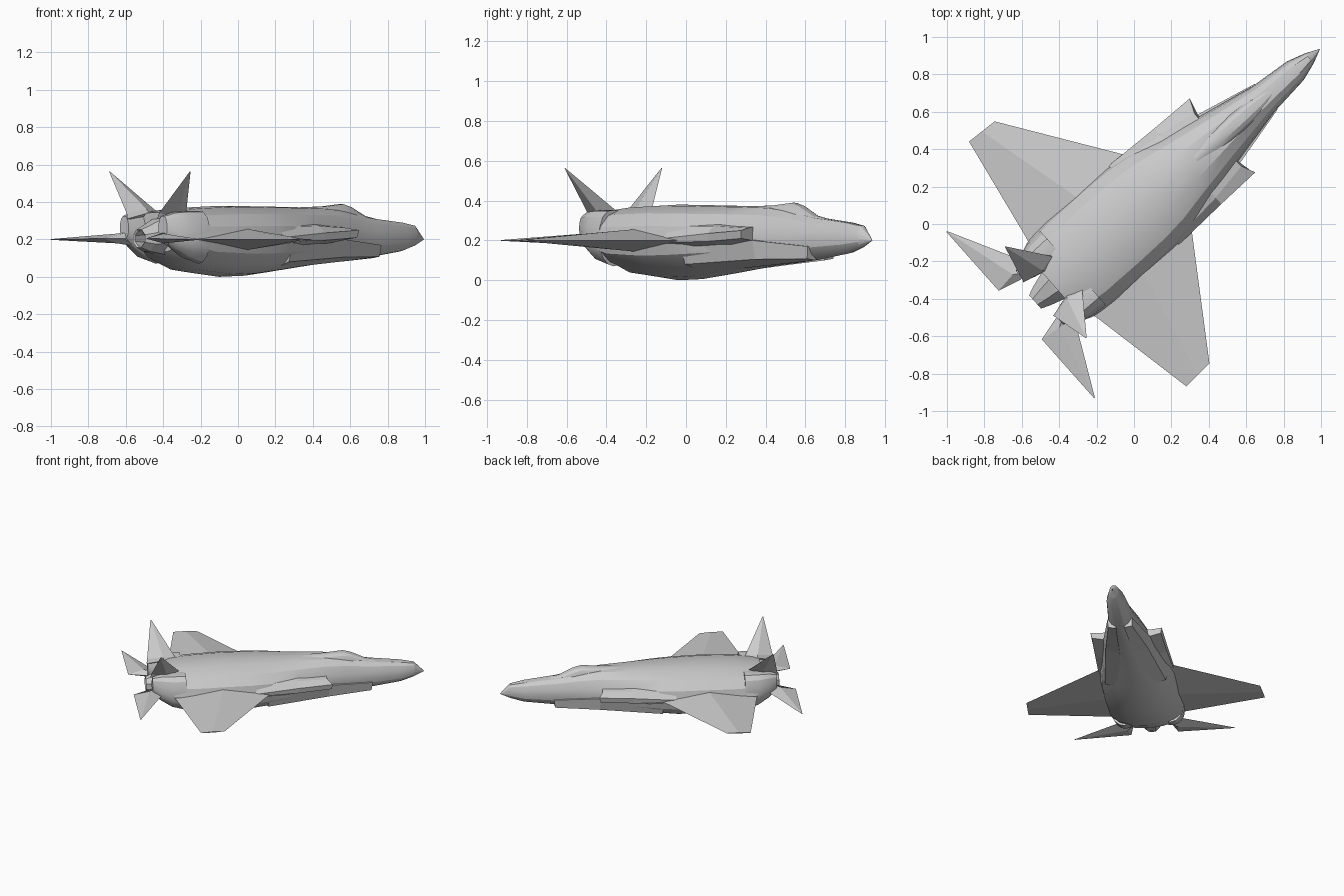
import bpy, bmesh, math
from mathutils import Matrix, Vector

# Aircraft frame: u forward, v left, z up; then turned to its heading
ANG = math.radians(41.6)
PLACE = Matrix.Rotation(ANG, 4, 'Z') @ Matrix.Translation((0, 0.04, 0))


def loft(name, rings, side=1, smooth=None):
    """Skin equal-length rings of (u, v, z); cap both ends."""
    bm = bmesh.new()
    rows = [[bm.verts.new(PLACE @ Vector((u, v * side, z))) for u, v, z in r] for r in rings]
    n = len(rows[0])
    for a, b in zip(rows, rows[1:]):
        for i in range(n):
            j = (i + 1) % n
            bm.faces.new((a[i], a[j], b[j], b[i]))
    bm.faces.new(rows[0])
    bm.faces.new(rows[-1])
    bmesh.ops.remove_doubles(bm, verts=bm.verts, dist=0.0004)
    bmesh.ops.recalc_face_normals(bm, faces=bm.faces)
    mesh = bpy.data.meshes.new(name)
    bm.to_mesh(mesh)
    bm.free()
    ob = bpy.data.objects.new(name, mesh)
    bpy.context.collection.objects.link(ob)
    if smooth:
        bpy.ops.object.select_all(action='DESELECT')
        ob.select_set(True)
        bpy.context.view_layer.objects.active = ob
        bpy.ops.object.shade_smooth_by_angle(angle=math.radians(smooth))
    return ob


def pair(name, rings, smooth=None):
    for label, s in (("left", 1), ("right", -1)):
        loft(label + "_" + name, rings, s, smooth)


HALF = [(0, 1), (.4, .97), (.74, .76), (.94, .4), (1, 0),
        (.94, -.38), (.72, -.7), (.38, -.93), (0, -1)]
FULL = HALF + [(-a, b) for a, b in HALF[-2:0:-1]]


def section(u, hw, zc, top, bot, cv=0):
    return [(u, cv + a * hw, zc + b * (top - zc if b > 0 else zc - bot)) for a, b in FULL]


# Main fuselage with nose
body = [(-.54, .22, .22, .345, .13), (-.49, .265, .21, .355, .085), (-.35, .283, .2, .37, .027),
        (-.1, .285, .2, .38, 0), (.08, .28, .2, .378, .006), (.22, .262, .2, .376, .022),
        (.42, .21, .2, .373, .046), (.63, .16, .2, .368, .072), (.78, .128, .2, .35, .085),
        (.96, .09, .2, .316, .103), (1.19, .067, .205, .292, .135), (1.29, .035, .21, .275, .165)]
loft("fuselage", [section(*s) for s in body], smooth=22)
loft("nose_cone", [section(1.29, .035, .21, .275, .165), section(1.365, .0005, .2, .2005, .1995)])

# Canopy
canopy = [(.45, .03, .34, .371, .33), (.64, .058, .33, .377, .31), (.77, .058, .32, .39, .3),
          (.83, .055, .31, .374, .29), (.93, .045, .29, .326, .28), (1.04, .02, .28, .306, .27)]
loft("canopy", [section(*s) for s in canopy], smooth=25)

# Intake cheeks under the forward body, and side strakes ahead of the wings
pair("intake_cheek", [
    [(.98, .03, .17), (.98, .092, .17), (.97, .088, .108), (.97, .03, .1)],
    [(.65, .05, .22), (.65, .17, .2), (.65, .155, .105), (.65, .05, .075)],
    [(.2, .1, .22), (.2, .262, .2), (.2, .225, .08), (.2, .1, .04)]])
pair("intake_strake", [
    [(.63, .12, .27), (.635, .19, .262), (.668, .264, .25), (.66, .255, .21), (.63, .12, .195)],
    [(.42, .15, .29), (.42, .225, .272), (.42, .27, .235), (.42, .265, .195), (.42, .15, .16)],
    [(.12, .2, .29), (.12, .25, .27), (.1, .283, .21), (.1, .28, .19), (.12, .2, .14)]])


# Thin lifting surfaces: double-wedge sections
def wedge(le, te, mid, thick, d):
    """Diamond ring between leading and trailing edge; d is the thickness direction."""
    le, te, d = Vector(le), Vector(te), Vector(d).normalized()
    m = le.lerp(te, mid)
    return [le, m + d * thick, te, m - d * thick]


UP = (0, 0, 1)
pair("wing", [wedge((.3, .15, .2), (-.52, .15, .2), .5, .062, UP),
              wedge((.207, .272, .2), (-.48, .286, .2), .5, .055, UP),
              wedge((-.193, .865, .2), (-.367, .875, .2), .5, .004, UP)])
pair("tailplane", [wedge((-.53, .14, .205), (-.65, .14, .205), .5, .04, UP),
                   wedge((-.57, .2, .205), (-.778, .174, .205), .45, .026, UP),
                   wedge((-.772, .594, .2), (-.778, .594, .2), .5, .002, UP)])
pair("fin", [wedge((-.42, .11, .33), (-.65, .12, .31), .45, .035, (0, 1, -.8)),
             wedge((-.44, .119, .35), (-.645, .13, .34), .45, .03, (0, 1, -.8)),
             wedge((-.592, .325, .563), (-.598, .325, .563), .5, .002, (0, 1, -.8))])

# Tail booms that carry the fins and tailplanes
pair("tail_boom", [section(u, hw, zc, top, bot, cv) for u, hw, zc, top, bot, cv in [
    (-.4, .1, .21, .352, .07, .17), (-.5, .09, .21, .352, .1, .172),
    (-.58, .065, .23, .345, .15, .165), (-.64, .035, .26, .325, .2, .155)]], smooth=22)


# Engine nozzle: octagonal, hollow at the end
def octagon(u, r, zc=.205):
    return [(u, r * math.cos(math.radians(22.5 + 45 * i)), zc + r * math.sin(math.radians(22.5 + 45 * i)))
            for i in range(8)]


loft("engine_nozzle", [octagon(-.45, .13, .22), octagon(-.55, .098, .215), octagon(-.62, .075),
                       octagon(-.672, .052), octagon(-.665, .042), octagon(-.58, .05)])
